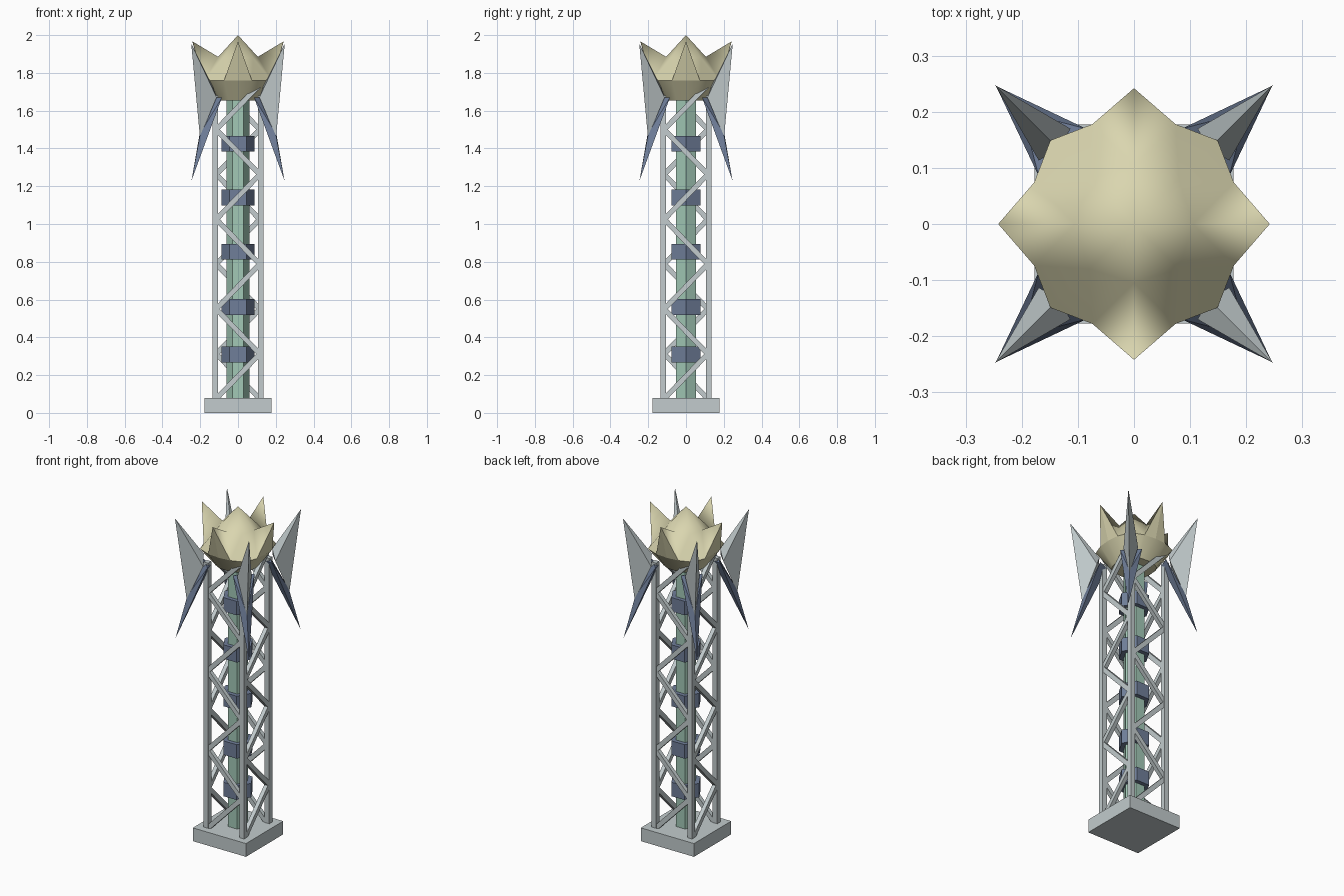
import bpy, bmesh, math
from mathutils import Vector, Matrix

if "Cube" in bpy.data.objects:
    bpy.data.objects.remove(bpy.data.objects["Cube"])


def material(name, rgb):
    m = bpy.data.materials.new(name)
    m.diffuse_color = (*rgb, 1)
    m.use_nodes = True
    m.node_tree.nodes["Principled BSDF"].inputs["Base Color"].default_value = m.diffuse_color
    return m


GREY = material("pale_grey", (0.54, 0.60, 0.61))
BLUE = material("slate_blue", (0.16, 0.21, 0.32))
GREEN = material("soft_green", (0.36, 0.58, 0.47))
CREAM = material("cream", (0.70, 0.67, 0.43))


def finish(name, bm, mat):
    bmesh.ops.recalc_face_normals(bm, faces=bm.faces)
    me = bpy.data.meshes.new(name)
    bm.to_mesh(me)
    bm.free()
    me.materials.append(mat)
    ob = bpy.data.objects.new(name, me)
    bpy.context.collection.objects.link(ob)
    return ob


def box(name, centre, size, mat, rot=Matrix.Identity(4)):
    bm = bmesh.new()
    bmesh.ops.create_cube(bm, size=1, matrix=rot @ Matrix.Translation(centre) @ Matrix.Diagonal((*size, 1)))
    return finish(name, bm, mat)


def hex_prism(name, r, z0, z1, mat):
    bm = bmesh.new()
    bot = [bm.verts.new((r * math.cos(i * math.pi / 3), r * math.sin(i * math.pi / 3), z0)) for i in range(6)]
    f = bm.faces.new(bot)
    ext = bmesh.ops.extrude_face_region(bm, geom=[f])
    for v in ext["geom"]:
        if isinstance(v, bmesh.types.BMVert):
            v.co.z = z1
    if len(bm.faces) == 7:
        bm.faces.new(bot)
    return finish(name, bm, mat)


def hull(name, points, mat, rot):
    bm = bmesh.new()
    for p in points:
        bm.verts.new(rot @ Vector(p))
    bmesh.ops.convex_hull(bm, input=bm.verts)
    return finish(name, bm, mat)


# base plate, core column and collars
box("base_plate", (0, 0, 0.04), (0.355, 0.355, 0.08), GREY)
hex_prism("core_column", 0.06, 0.07, 1.67, GREEN)
for z in (0.31, 0.56, 0.853, 1.14, 1.425):
    hex_prism("collar", 0.088, z - 0.042, z + 0.042, BLUE)

# four lattice sides, each with a post and a zigzag of braces
STEP = 0.2375
for k in range(4):
    turn = Matrix.Rotation(k * math.pi / 2, 4, 'Z')
    box("corner_post", (0.12, -0.12, 0.87), (0.03, 0.03, 1.62), GREY, turn)
    for i in range(7):
        s = 1 if i % 2 == 0 else -1
        a = Vector((-0.115 * s, -0.12, 0.075 + STEP * i))
        b = Vector((0.115 * s, -0.12, 0.075 + STEP * (i + 1)))
        d = b - a
        place = Matrix.Translation((a + b) / 2) @ Matrix.Rotation(math.atan2(d.x, d.z), 4, 'Y')
        box("brace", (0, 0, 0), (0.027, 0.024, d.length), GREY, turn @ place)

# diagonal fins: x is radial, y is sideways before turning
for k in range(4):
    turn = Matrix.Rotation(math.pi / 4 + k * math.pi / 2, 4, 'Z')
    hull("upper_fin", [(0.35, 0, 1.955), (0.285, 0, 1.46), (0.20, 0.04, 1.67),
                       (0.20, -0.04, 1.67), (0.19, 0, 1.73)], GREY, turn)
    hull("lower_fin", [(0.348, 0, 1.23), (0.282, 0, 1.48), (0.18, 0.06, 1.67),
                       (0.18, -0.06, 1.67), (0.15, 0, 1.66)], BLUE, turn)

# crown: bowl, four petals and a peaked dome
bm = bmesh.new()
low, rim, inner, tips = [], [], [], []
for k in range(4):
    turn = Matrix.Rotation(k * math.pi / 2, 4, 'Z')

    def add(x, y, z):
        return bm.verts.new(turn @ Vector((x, y, z)))
    low += [add(*p, 1.655) for p in ((0, -0.112), (0.05, -0.108), (0.088, -0.088), (0.108, -0.05))]
    rim += [add(*p, 1.76) for p in ((0, -0.185), (0.074, -0.178), (0.149, -0.149), (0.178, -0.074))]
    inner += [add(0, -0.105, 1.885), add(0.08, -0.08, 1.88)]
    tips.append(add(0, -0.242, 1.967))
apex = bm.verts.new((0, 0, 2.0))
bm.faces.new(low)
for i in range(16):
    j = (i + 1) % 16
    bm.faces.new((low[i], low[j], rim[j], rim[i]))
for i in range(8):
    bm.faces.new((inner[i], inner[(i + 1) % 8], apex))
for k in range(4):
    c, right, left, corner = rim[4 * k], rim[4 * k + 1], rim[4 * k - 1], rim[4 * k + 2]
    nxt, root, diag = rim[4 * k + 3], inner[2 * k], inner[2 * k + 1]
    root2 = inner[(2 * k + 2) % 8]
    for f in ((c, right, tips[k]), (left, c, tips[k]), (right, root, tips[k]), (root, left, tips[k]),
              (right, corner, diag), (right, diag, root), (corner, nxt, diag), (nxt, root2, diag)):
        bm.faces.new(f)
outline = set(rim + tips)
for f in bm.faces:
    f.smooth = True
for e in bm.edges:
    if all(v in outline for v in e.verts) or all(v in low for v in e.verts):
        e.smooth = False
finish("crown", bm, CREAM)
